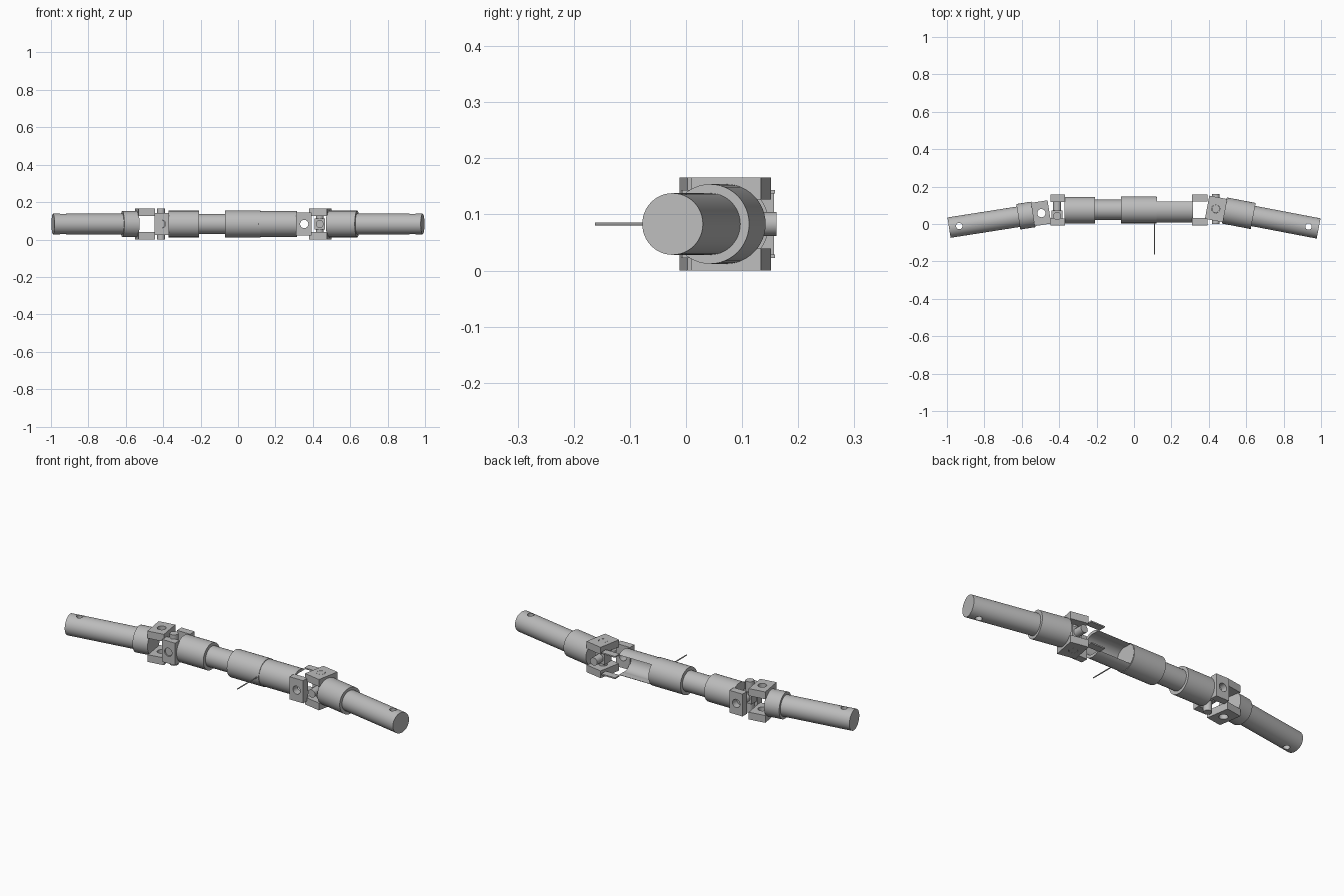
import bpy
import bmesh
from math import radians, pi
from mathutils import Matrix, Vector

cube = bpy.data.objects.get("Cube")
if cube:
    bpy.data.objects.remove(cube)

steel = bpy.data.materials.new("grey_steel")
steel.use_nodes = True
grey = (0.5, 0.5, 0.5, 1)
steel.diffuse_color = grey
steel.node_tree.nodes["Principled BSDF"].inputs["Base Color"].default_value = grey

MID_Y, MID_Z = 0.076, 0.083


def finish(name, bm, frame):
    mesh = bpy.data.meshes.new(name)
    bm.to_mesh(mesh)
    bm.free()
    mesh.transform(frame)
    mesh.materials.append(steel)
    obj = bpy.data.objects.new(name, mesh)
    bpy.context.collection.objects.link(obj)
    return obj


def rod(name, start, end, radius, frame, segments=48):
    """Cylinder between two points of a local frame."""
    a, b = Vector(start), Vector(end)
    turn = (b - a).to_track_quat('Z', 'Y').to_matrix().to_4x4()
    bm = bmesh.new()
    bmesh.ops.create_cone(bm, cap_ends=True, segments=segments, radius1=radius,
                          radius2=radius, depth=(b - a).length,
                          matrix=Matrix.Translation((a + b) / 2) @ turn)
    return finish(name, bm, frame)


def block(name, low, high, frame):
    """Box between two opposite corners of a local frame."""
    a, b = Vector(low), Vector(high)
    bm = bmesh.new()
    bmesh.ops.create_cube(bm, size=1, matrix=Matrix.Translation((a + b) / 2)
                          @ Matrix.Diagonal((*(b - a), 1)))
    return finish(name, bm, frame)


def cut(obj, *cutters):
    """Subtract the cutters, bake the result and delete them."""
    for cutter in cutters:
        cutter.hide_render = True
        mod = obj.modifiers.new("cut", 'BOOLEAN')
        mod.operation, mod.solver, mod.object = 'DIFFERENCE', 'EXACT', cutter
    bpy.context.view_layer.update()
    graph = bpy.context.evaluated_depsgraph_get()
    mesh = bpy.data.meshes.new_from_object(obj.evaluated_get(graph))
    obj.modifiers.clear()
    obj.data = mesh
    for cutter in cutters:
        bpy.data.objects.remove(cutter)


def frame_at(x, y, angle, roll=0):
    """Local x runs from the joint along the shaft, ears lie at local +-z."""
    return (Matrix.Translation((x, y, MID_Z)) @ Matrix.Rotation(radians(angle), 4, 'Z')
            @ Matrix.Rotation(roll, 4, 'X'))


def fork(name, frame, sleeve_end, radius, half_length, half_width):
    """Round sleeve with two drilled square ears."""
    sleeve = rod(name + "_sleeve", (half_length, 0, 0), (sleeve_end, 0, 0), radius, frame)
    ears = []
    for side, label in ((1, "a"), (-1, "b")):
        z = sorted((side * 0.044, side * 0.083))
        ear = block(f"{name}_ear_{label}", (-half_length, -half_width, z[0]),
                    (half_length + 0.004, half_width, z[1]), frame)
        cut(ear, rod("drill", (0, 0, -0.2), (0, 0, 0.2), 0.022, frame))
        ears.append(ear)
    return sleeve, ears


def end_shaft(name, frame, start, end):
    shaft = rod(name, (start, 0, 0), (end, 0, 0), 0.055, frame)
    drill = end - 0.055
    cut(shaft, rod("drill", (drill, 0, -0.2), (drill, 0, 0.2), 0.017, frame))


# Tilted outer forks with their end shafts
right_frame = frame_at(-0.495, 0.058, 180 + 8.9)
fork("right_outer_fork", right_frame, 0.125, 0.069, 0.043, 0.063)
end_shaft("right_end_shaft", right_frame, 0.06, 0.5)
left_frame = frame_at(0.437, 0.081, -10.8)
fork("left_outer_fork", left_frame, 0.204, 0.071, 0.047, 0.063)
end_shaft("left_end_shaft", left_frame, 0.1, 0.56)

# Inner fork and telescoping shaft on the right half
inner_right = frame_at(-0.409, MID_Y - 0.002, 0, pi / 2)
fork("right_inner_fork", inner_right, 0.2, 0.071, 0.037, 0.06)
world = frame_at(0, MID_Y, 0)
rod("telescopic_shaft", (-0.3, 0, 0), (0, 0, 0), 0.054, world)
rod("telescopic_collar", (-0.07, 0, 0), (0.12, 0, 0), 0.072, world)

# Inner fork on the left half: a bored tube, open along the back
inner_left = frame_at(0.354, MID_Y, 180, pi / 2)
tube, ears = fork("left_inner_fork", inner_left, 0.235, 0.069, 0.039, 0.061)
cut(tube, rod("bore", (0.122, 0, 0), (0.42, 0, 0), 0.054, world),
    block("slot", (0.122, 0, -0.053), (0.42, 0.2, 0.053), world))
for ear in ears:
    cut(ear, block("slot", (0.1, 0, -0.054), (0.42, 0.2, 0.054), world))

# Cross pins of both joints
for name, x, y, low, high in (("right", -0.411, 0.043, -0.045, 0.08),
                              ("left", 0.437, 0.081, -0.08, 0.08)):
    frame = frame_at(x, y, 0)
    rod(name + "_cross_upright", (0, 0, -0.083), (0, 0, 0.083), 0.021, frame)
    rod(name + "_cross_level", (0, low, 0), (0, high, 0), 0.021, frame)
    block(name + "_cross_hub", (-0.029, -0.029, -0.029), (0.029, 0.029, 0.029), frame)

# Thin locating pin
rod("locating_pin", (0.11, -0.238, 0), (0.11, 0, 0), 0.003, world, 12)

# Smooth round walls, keep hard edges
for obj in bpy.context.view_layer.objects:
    obj.select_set(obj.type == 'MESH' and steel.name in obj.data.materials)
    if obj.select_get():
        bpy.context.view_layer.objects.active = obj
bpy.ops.object.shade_smooth_by_angle(angle=radians(30))
